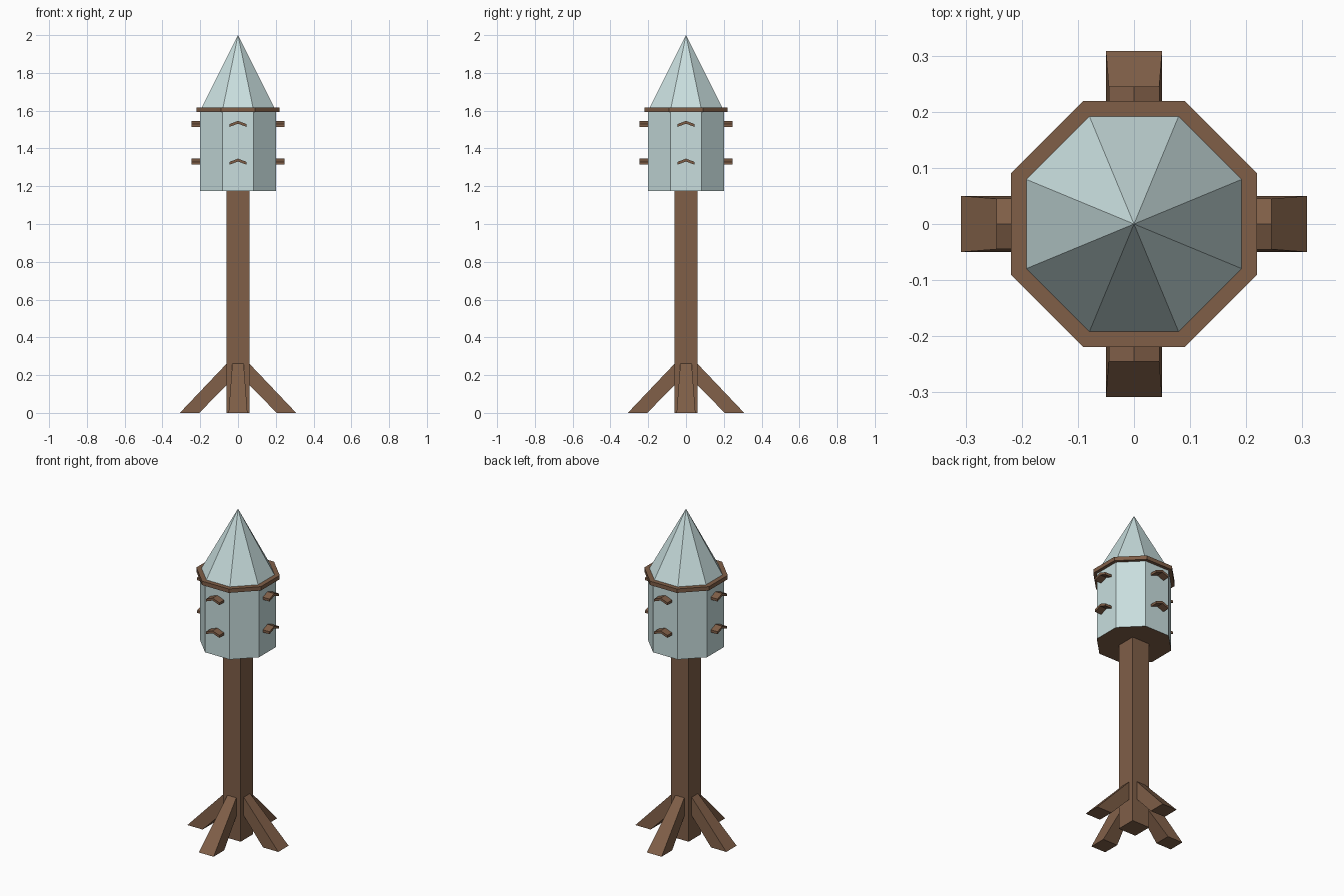
import bpy, bmesh
from math import cos, pi
from mathutils import Matrix

cube = bpy.data.objects.get("Cube")
if cube:
    bpy.data.objects.remove(cube, do_unlink=True)


def material(name, rgb):
    m = bpy.data.materials.new(name)
    m.use_nodes = True
    m.diffuse_color = (*rgb, 1)
    m.node_tree.nodes["Principled BSDF"].inputs["Base Color"].default_value = (*rgb, 1)
    return m


WOOD = material("brown wood", (0.214, 0.114, 0.064))
PALE = material("pale blue paint", (0.58, 0.73, 0.73))


def finish(name, bm, *mats):
    bmesh.ops.recalc_face_normals(bm, faces=bm.faces)
    mesh = bpy.data.meshes.new(name)
    bm.to_mesh(mesh)
    bm.free()
    for m in mats:
        mesh.materials.append(m)
    ob = bpy.data.objects.new(name, mesh)
    bpy.context.collection.objects.link(ob)
    return ob


def prism(name, sides, low, high, z0, z1, *mats):
    """Upright prism or cone, with apothems low and high, flat sides facing the axes."""
    bm = bmesh.new()
    k = cos(pi / sides)
    place = Matrix.Translation((0, 0, (z0 + z1) / 2)) @ Matrix.Rotation(pi / sides, 4, "Z")
    bmesh.ops.create_cone(bm, cap_ends=True, segments=sides, radius1=low / k,
                          radius2=high / k, depth=z1 - z0, matrix=place)
    return finish(name, bm, *mats)


def loft(name, ring_a, ring_b, turn, mat):
    """Solid between two matching outlines, turned about the post."""
    bm = bmesh.new()
    a = [bm.verts.new(p) for p in ring_a]
    b = [bm.verts.new(p) for p in ring_b]
    n = len(a)
    bm.faces.new(a)
    bm.faces.new(b[::-1])
    for i in range(n):
        j = (i + 1) % n
        bm.faces.new((a[i], b[i], b[j], a[j]))
    bm.transform(Matrix.Rotation(turn, 4, "Z"))
    return finish(name, bm, mat)


# Post, house body with a wooden floor, eave board and pointed roof
prism("post", 4, 0.06, 0.06, 0, 1.19, WOOD)
body = prism("house_body", 8, 0.2, 0.2, 1.175, 1.6, PALE, WOOD)
for face in body.data.polygons:
    face.material_index = 1 if face.normal.z < -0.9 else 0
prism("eave_board", 8, 0.219, 0.219, 1.592, 1.616, WOOD)
prism("roof", 8, 0.2, 0, 1.6, 2.0, PALE)

# Braces and chevron perches on all four sides
chevron = [(-0.045, 0), (0, 0.017), (0.045, 0), (0.045, 0.015), (0, 0.032), (-0.045, 0.015)]
for i, side in enumerate(("left", "back", "right", "front")):
    turn = i * pi / 2
    # Tapered brace: wide foot on the ground, narrow top against the post
    foot = [(0.205, -0.05, 0), (0.308, -0.05, 0), (0.308, 0.05, 0), (0.205, 0.05, 0)]
    top = [(0.058, -0.03, 0.15), (0.058, -0.03, 0.263), (0.058, 0.03, 0.263), (0.058, 0.03, 0.15)]
    loft(f"{side}_brace", foot, top, turn, WOOD)
    for level, z in (("lower", 1.314), ("upper", 1.514)):
        inner = [(0.195, y, z + h) for y, h in chevron]
        outer = [(0.245, y, z + h) for y, h in chevron]
        loft(f"{side}_{level}_perch", inner, outer, turn, WOOD)
